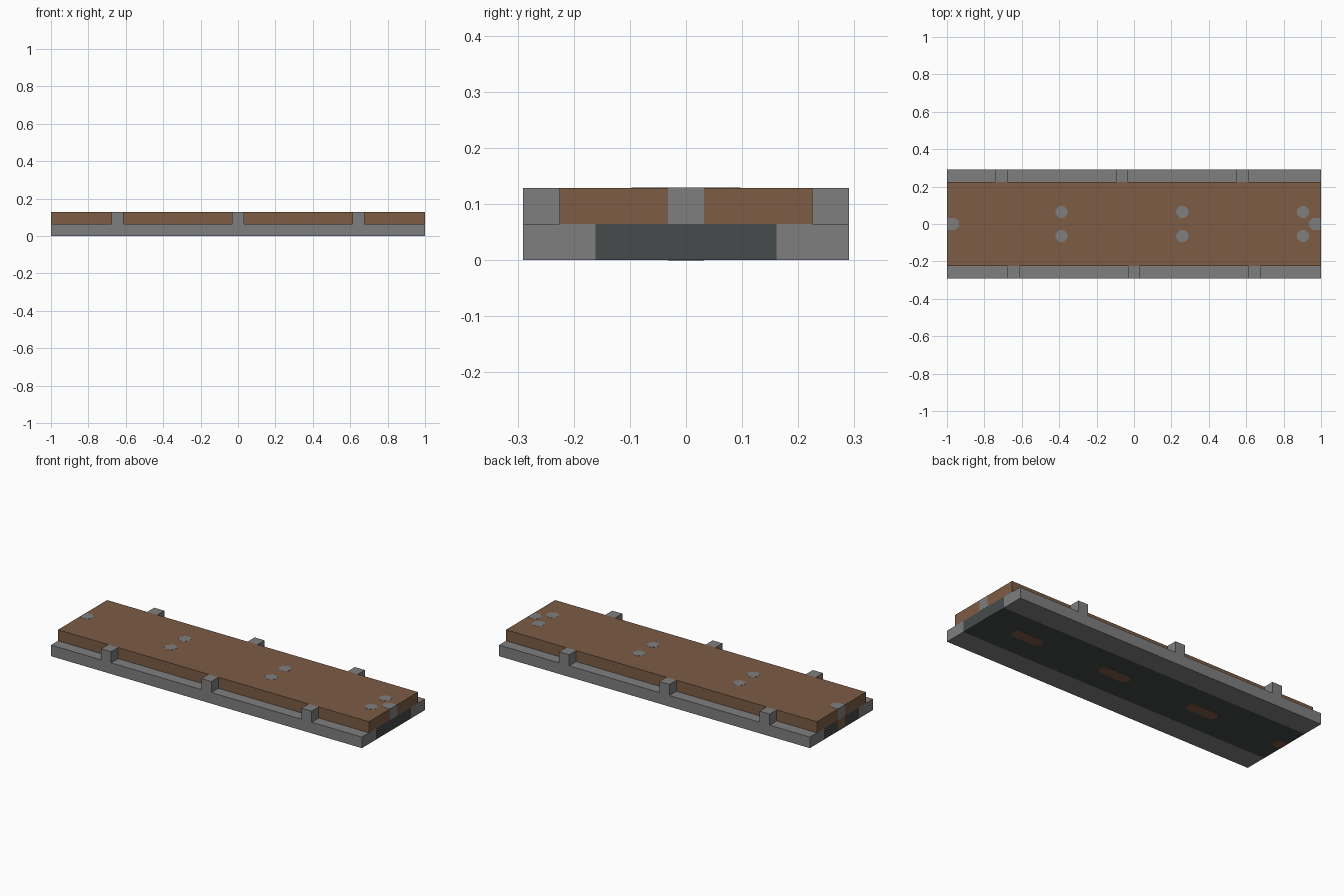
import bpy
import bmesh
from mathutils import Vector

if "Cube" in bpy.data.objects:
    bpy.data.objects.remove(bpy.data.objects["Cube"])

U = 2 / 31            # one module: the deck is 31 x 9 x 2 modules
SKIN = 0.0008         # how far inlaid spots stand proud


def material(name, colour):
    m = bpy.data.materials.new(name)
    m.use_nodes = True
    m.diffuse_color = (*colour, 1)
    m.node_tree.nodes["Principled BSDF"].inputs["Base Color"].default_value = (*colour, 1)
    return m


STONE = material("grey stone", (0.212, 0.212, 0.212))
WOOD = material("brown wood", (0.205, 0.107, 0.06))
IRON = material("dark iron", (0.061, 0.069, 0.069))


def prism(name, outline, z0, z1, mat):
    """Extrude a flat outline from z0 up to z1."""
    bm = bmesh.new()
    base = bm.faces.new([bm.verts.new((x, y, z0)) for x, y in outline])
    top = bmesh.ops.extrude_face_region(bm, geom=[base])["geom"]
    verts = [g for g in top if isinstance(g, bmesh.types.BMVert)]
    bmesh.ops.translate(bm, verts=verts, vec=Vector((0, 0, z1 - z0)))
    bmesh.ops.recalc_face_normals(bm, faces=bm.faces)
    mesh = bpy.data.meshes.new(name)
    bm.to_mesh(mesh)
    bm.free()
    mesh.materials.append(mat)
    obj = bpy.data.objects.new(name, mesh)
    bpy.context.collection.objects.link(obj)
    return obj


def box(name, x0, x1, y0, y1, z0, z1, mat):
    return prism(name, [(x0, y0), (x1, y0), (x1, y1), (x0, y1)], z0, z1, mat)


def spot(name, col, count, y, z, mat):
    """Thin inlay on the deck or underside; corners are cut except at the deck's ends."""
    x0, x1 = -1 + col * U, -1 + (col + count) * U
    lo = 0 if col == 0 else 0.02
    hi = 0 if col + count == 31 else 0.02
    h = U / 2
    right = [(x1 - hi, y - h), (x1, y - h + hi), (x1, y + h - hi), (x1 - hi, y + h)]
    left = [(x0 + lo, y + h), (x0, y + h - lo), (x0, y - h + lo), (x0 + lo, y - h)]
    outline = list(dict.fromkeys(right + left))
    prism(name, outline, z - SKIN, z + SKIN, mat)


def end_spot(name, side, z0, z1, mat):
    """Inlay on one of the short end faces."""
    box(name, side - SKIN, side + SKIN, -U / 2, U / 2, z0, z1, mat)


# Base: dark core between two stone edges
box("base_core", -1, 1, -2.5 * U, 2.5 * U, 0, U, IRON)
box("front_edge", -1, 1, -4.5 * U, -2.5 * U, 0, U, STONE)
box("back_edge", -1, 1, 2.5 * U, 4.5 * U, 0, U, STONE)

# Raised wooden walkway
box("wooden_deck", -1, 1, -3.5 * U, 3.5 * U, U, 2 * U, WOOD)

# Blocks along both edges, the back row one module over
for i in range(3):
    for name, start, y0 in (("front_block", 5, -4.5 * U), ("back_block", 4, 3.5 * U)):
        x = -1 + (start + 10 * i) * U
        box(f"{name}_{i + 1}", x, x + U, y0, y0 + U, U, 2 * U, STONE)

# Paired stone spots on the walkway
for i in range(3):
    for side in (-1, 1):
        spot(f"deck_spot_{i + 1}", 9 + 10 * i, 1, side * U, 2 * U, STONE)

# Stone spots wrapping over both ends
for side, col in ((-1, 0), (1, 30)):
    spot("end_spot_top", col, 1, 0, 2 * U, STONE)
    end_spot("end_spot_face", side, U, 2 * U, STONE)

# Wooden slots along the underside, the last one running out at the end
for i in range(3):
    spot(f"underside_slot_{i + 1}", 7 + 9 * i, 3, 0, 0, WOOD)
spot("underside_end_slot", 0, 1, 0, 0, WOOD)
end_spot("end_slot_face", -1, 0, U, WOOD)
